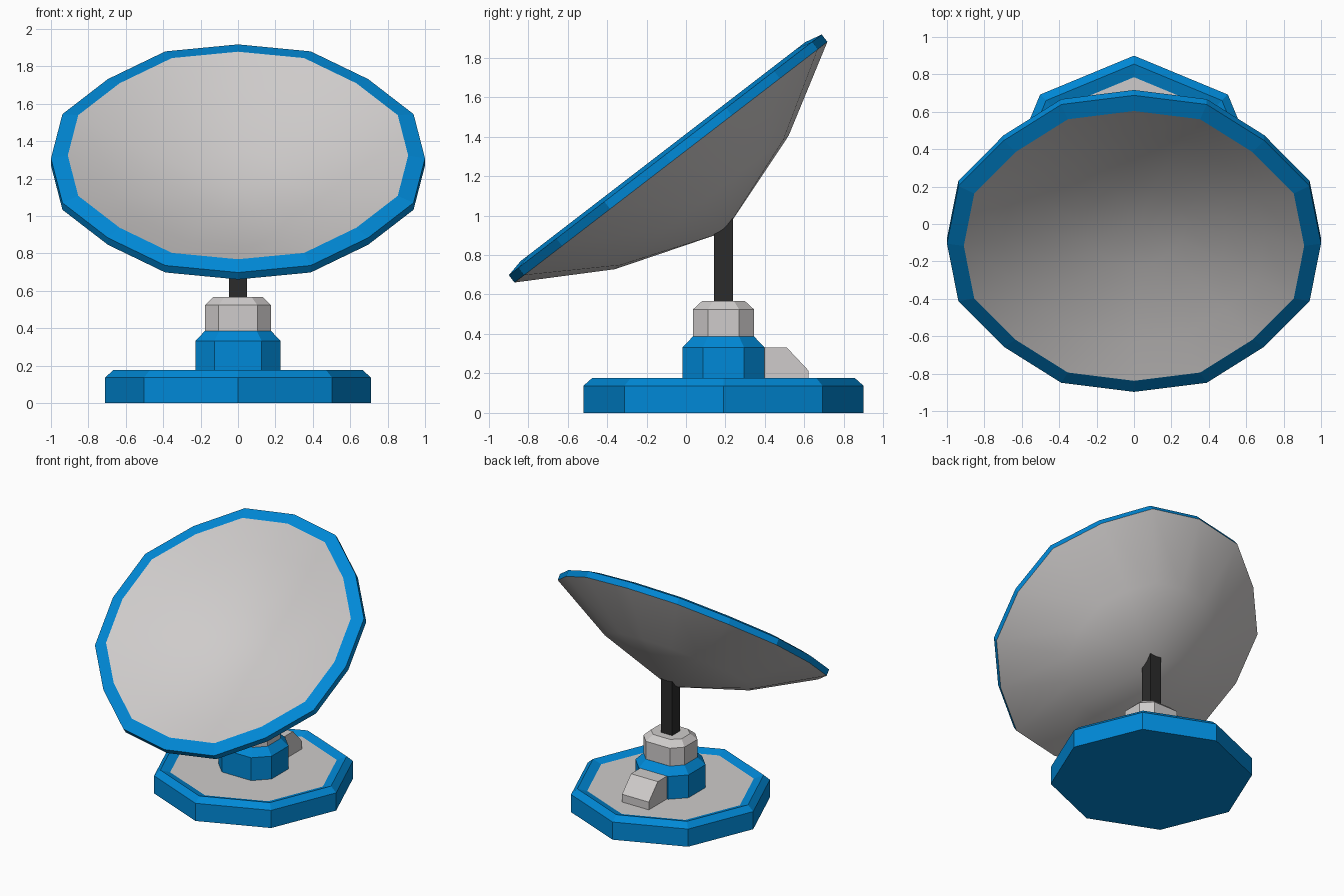
import bpy, bmesh, math
from mathutils import Vector

if "Cube" in bpy.data.objects:
    bpy.data.objects.remove(bpy.data.objects["Cube"])


def material(name, rgb):
    m = bpy.data.materials.new(name)
    m.diffuse_color = (*rgb, 1)
    m.use_nodes = True
    m.node_tree.nodes["Principled BSDF"].inputs["Base Color"].default_value = m.diffuse_color
    return m


BLUE = material("blue_paint", (0.0, 0.25, 0.68))
GREY = material("light_grey", (0.62, 0.6, 0.595))
DARK = material("dark_metal", (0.024, 0.024, 0.024))
CY = 0.19  # y of the mast axis


def finish(bm, name, mats, smooth=False, fix=True):
    if fix:
        bmesh.ops.recalc_face_normals(bm, faces=bm.faces)
    for f in bm.faces:
        f.smooth = smooth
    me = bpy.data.meshes.new(name)
    bm.to_mesh(me)
    bm.free()
    for m in mats:
        me.materials.append(m)
    ob = bpy.data.objects.new(name, me)
    bpy.context.collection.objects.link(ob)
    return ob


def bridge(bm, a, b):
    n = len(a)
    return [bm.faces.new((a[i], a[(i + 1) % n], b[(i + 1) % n], b[i])) for i in range(n)]


def loft(name, rings, mats, cap_mat=0):
    """Closed stack of equal-sized point rings."""
    bm = bmesh.new()
    vs = [[bm.verts.new(p) for p in r] for r in rings]
    for a, b in zip(vs, vs[1:]):
        bridge(bm, a, b)
    bm.faces.new(vs[0][::-1])
    bm.faces.new(vs[-1]).material_index = cap_mat
    return finish(bm, name, mats)


def octagon(r, z):
    return [(r * math.cos(i * math.pi / 4), CY + r * math.sin(i * math.pi / 4), z) for i in range(8)]


def chamfered(x1, x2, y1, y2, z):
    """Chamfered rectangle: corners (x1, y2) and (x2, y1), mirrored."""
    pts = [(x2, y1), (x1, y2), (-x1, y2), (-x2, y1), (-x2, -y1), (-x1, -y2), (x1, -y2), (x2, -y1)]
    return [(x, CY + y, z) for x, y in pts]


# Base with bevelled rim sloping in to a sunken grey panel
loft("base", [octagon(0.71, 0), octagon(0.71, 0.137), octagon(0.665, 0.177), octagon(0.595, 0.155)],
     [BLUE, GREY], cap_mat=1)

# Blue turret and grey collar
loft("turret", [chamfered(.126, .228, .104, .208, .15), chamfered(.126, .228, .104, .208, .332),
                chamfered(.10, .176, .079, .156, .386)], [BLUE])
loft("collar", [chamfered(.103, .176, .079, .155, .386), chamfered(.103, .176, .079, .155, .524),
                chamfered(.072, .132, .053, .108, .567)], [GREY])

# Mast
h = 0.048
loft("mast", [[(sx * h, CY + sy * h, z) for sx, sy in ((1, 1), (-1, 1), (-1, -1), (1, -1))]
              for z in (0.56, 0.985)], [DARK])

# Motor housing behind the turret
side = [(0.36, 0.15), (0.62, 0.15), (0.62, 0.215), (0.51, 0.332), (0.36, 0.332)]
loft("motor_housing", [[(x, y, z) for y, z in side] for x in (-0.115, 0.115)], [GREY])

# Dish: tilted 16-sided rings
CENTRE = Vector((0, -0.105, 1.3075))
UP = Vector((0, 0.793, 0.61)).normalized()
NORMAL = Vector((0, -UP.z, UP.y))


def dish_ring(bm, r, d):
    out = []
    for i in range(16):
        k = (1.0, 1.016, 0.984, 1.016)[i % 4]
        a = i * math.pi / 8
        p = CENTRE + NORMAL * d + UP * (r * k * math.sin(a))
        p.x += r * k * math.cos(a)
        out.append(bm.verts.new(p))
    return out


def bowl(name, profile, apex, inward):
    bm = bmesh.new()
    rings = [dish_ring(bm, r, d) for r, d in profile]
    for a, b in zip(rings, rings[1:]):
        bridge(bm, a, b)
    tip = bm.verts.new(CENTRE + NORMAL * apex)
    for i in range(16):
        bm.faces.new((rings[-1][i], rings[-1][(i + 1) % 16], tip))
    bm.normal_update()
    # face the open side for the reflector, the far side for the back
    if (sum((f.normal.dot(NORMAL) for f in bm.faces)) > 0) != inward:
        bmesh.ops.reverse_faces(bm, faces=bm.faces)
    return finish(bm, name, [GREY], smooth=True, fix=False)


bowl("dish_back", [(1.0, -0.047), (0.555, -0.304)], -0.493, False)
bowl("dish_reflector", [(0.91, 0.02), (0.7, -0.055), (0.5, -0.11), (0.27, -0.16)], -0.185, True)

# Blue rim band: outer wall and front lip
bm = bmesh.new()
rim = [dish_ring(bm, r, d) for r, d in ((1.0, -0.047), (1.0, 0.0), (0.91, 0.02), (0.91, 0.005))]
for a, b in zip(rim, rim[1:] + rim[:1]):
    bridge(bm, a, b)
finish(bm, "dish_rim", [BLUE])
